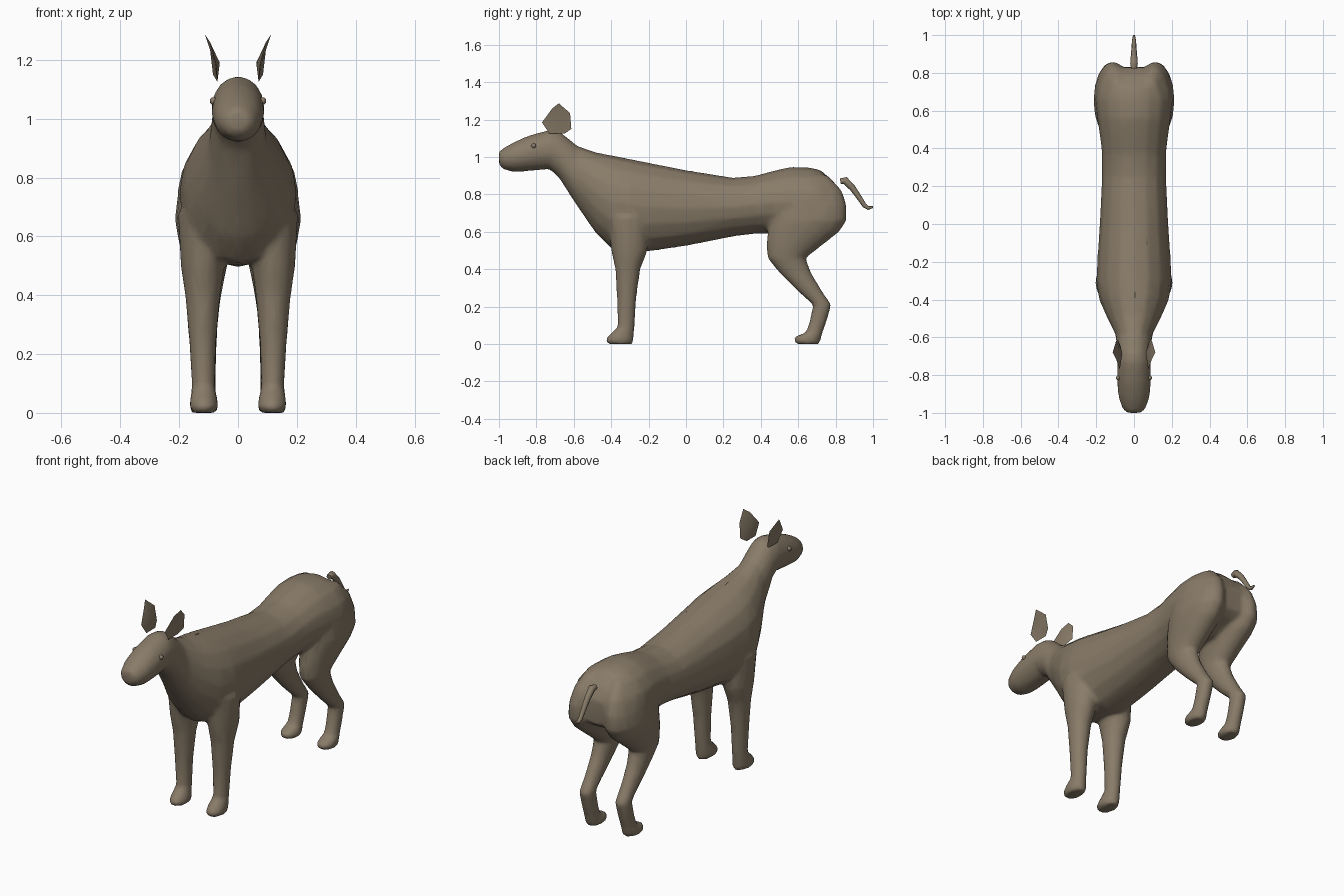
import bpy, bmesh, math
from mathutils import Vector

if "Cube" in bpy.data.objects:
    bpy.data.objects.remove(bpy.data.objects["Cube"])

coat = bpy.data.materials.new("brown_coat")
coat.diffuse_color = (0.25, 0.20, 0.14, 1)
coat.use_nodes = True
coat.node_tree.nodes["Principled BSDF"].inputs["Base Color"].default_value = coat.diffuse_color
SIDES = 16


def add_loft(bm, rings):
    """Skin closed rings of points and cap both ends."""
    rows = [[bm.verts.new(p) for p in ring] for ring in rings]
    faces = [bm.faces.new(rows[0]), bm.faces.new(rows[-1])]
    n = len(rows[0])
    for a, b in zip(rows, rows[1:]):
        for i in range(n):
            j = (i + 1) % n
            faces.append(bm.faces.new((a[i], a[j], b[j], b[i])))
    bmesh.ops.recalc_face_normals(bm, faces=faces)


def circle(n=SIDES):
    return [(math.cos(2 * math.pi * i / n), math.sin(2 * math.pi * i / n)) for i in range(n)]


def finish(bm, name, angle):
    mesh = bpy.data.meshes.new(name)
    bm.to_mesh(mesh)
    bm.free()
    mesh.materials.append(coat)
    ob = bpy.data.objects.new(name, mesh)
    bpy.context.collection.objects.link(ob)
    bpy.ops.object.select_all(action='DESELECT')
    ob.select_set(True)
    bpy.context.view_layer.objects.active = ob
    bpy.ops.object.shade_smooth_by_angle(angle=math.radians(angle))
    return ob


# Head, neck and trunk sections: y, top z, bottom z, half width
TRUNK = [
    (-1.00, 1.03, 0.96, .035), (-.98, 1.045, .935, .06), (-.92, 1.08, .92, .082),
    (-.84, 1.115, .925, .09), (-.73, 1.145, .935, .09), (-.68, 1.14, .89, .087),
    (-.58, 1.06, .735, .10), (-.48, 1.025, .59, .15), (-.40, 1.01, .51, .185),
    (-.30, .99, .50, .20), (-.20, .97, .495, .195), (0, .93, .525, .182),
    (.25, .89, .575, .17), (.37, .90, .59, .17), (.46, .925, .59, .18),
    (.56, .948, .57, .195), (.66, .945, .57, .205), (.72, .93, .60, .195),
    (.79, .87, .63, .165), (.83, .80, .66, .12)]

# Leg sections: z, y front, y back, x inside, x outside
FRONT_LEG = [
    (.68, -.42, -.20, .03, .205), (.50, -.40, -.205, .045, .195), (.40, -.378, -.245, .06, .18),
    (.25, -.37, -.265, .073, .167), (.09, -.365, -.275, .078, .157), (.05, -.41, -.278, .07, .163),
    (.02, -.435, -.28, .066, .166), (0, -.415, -.285, .075, .157)]
HIND_LEG = [
    (.90, .60, .76, .04, .13), (.82, .50, .835, .02, .18), (.74, .47, .86, .015, .205),
    (.66, .45, .86, .015, .215), (.60, .435, .82, .02, .205), (.53, .43, .73, .03, .19),
    (.46, .435, .64, .045, .175), (.38, .50, .67, .06, .165), (.28, .60, .73, .07, .157),
    (.21, .68, .778, .072, .155), (.12, .66, .752, .075, .155), (.06, .64, .73, .075, .157),
    (.04, .58, .725, .07, .163), (.015, .572, .72, .066, .166), (0, .595, .71, .075, .157)]

# Trunk and four legs fused into one skin
bm = bmesh.new()
add_loft(bm, [[(w * c, y, (t + b) / 2 + (t - b) / 2 * s) for c, s in circle()]
              for y, t, b, w in TRUNK])
for side in (-1, 1):
    for leg in (FRONT_LEG, HIND_LEG):
        add_loft(bm, [[(side * ((i + o) / 2 + (o - i) / 2 * c), (f + b) / 2 + (b - f) / 2 * s, z)
                       for c, s in circle()] for z, f, b, i, o in leg])
body = finish(bm, "body", 180)
remesh = body.modifiers.new("fuse", 'REMESH')
remesh.mode = 'VOXEL'
remesh.voxel_size = 0.012
remesh.use_smooth_shade = True
soften = body.modifiers.new("soften", 'SMOOTH')
soften.factor = 0.5
soften.iterations = 6
reduce = body.modifiers.new("reduce", 'DECIMATE')
reduce.ratio = 0.15

# Ears: pointed leaf outline with a shallow cup on each side
EAR = [(.07, -.73, 1.125), (.075, -.77, 1.185), (.095, -.715, 1.26), (.113, -.68, 1.287),
       (.095, -.62, 1.235), (.085, -.613, 1.15), (.07, -.65, 1.125)]
for side, label in ((-1, "right_ear"), (1, "left_ear")):
    bm = bmesh.new()
    rim = [bm.verts.new((side * x, y, z)) for x, y, z in EAR]
    for x in (.062, .080):
        mid = bm.verts.new((side * x, -.685, 1.19))
        for a, b in zip(rim, rim[1:] + rim[:1]):
            bm.faces.new((a, b, mid))
    bmesh.ops.recalc_face_normals(bm, faces=bm.faces[:])
    finish(bm, label, 40)

# Tail: tapering bent tube, y, z, radius
TAIL = [(.825, .87, .016), (.85, .875, .02), (.89, .835, .017), (.925, .785, .014),
        (.955, .74, .012), (.975, .727, .01), (1.0, .733, .005)]
bm = bmesh.new()
rings = []
for k, (y, z, r) in enumerate(TAIL):
    p, q = TAIL[max(k - 1, 0)], TAIL[min(k + 1, len(TAIL) - 1)]
    d = Vector((0, q[0] - p[0], q[1] - p[1])).normalized()
    up = Vector((0, -d.z, d.y))
    rings.append([Vector((r * c, y, z)) + up * r * s for c, s in circle(8)])
add_loft(bm, rings)
finish(bm, "tail", 60)

# Eyes: small beads on the sides of the head
for side, label in ((-1, "right_eye"), (1, "left_eye")):
    bm = bmesh.new()
    bmesh.ops.create_uvsphere(bm, u_segments=8, v_segments=6, radius=0.013)
    bmesh.ops.translate(bm, verts=bm.verts[:], vec=(side * .083, -.815, 1.06))
    finish(bm, label, 60)
